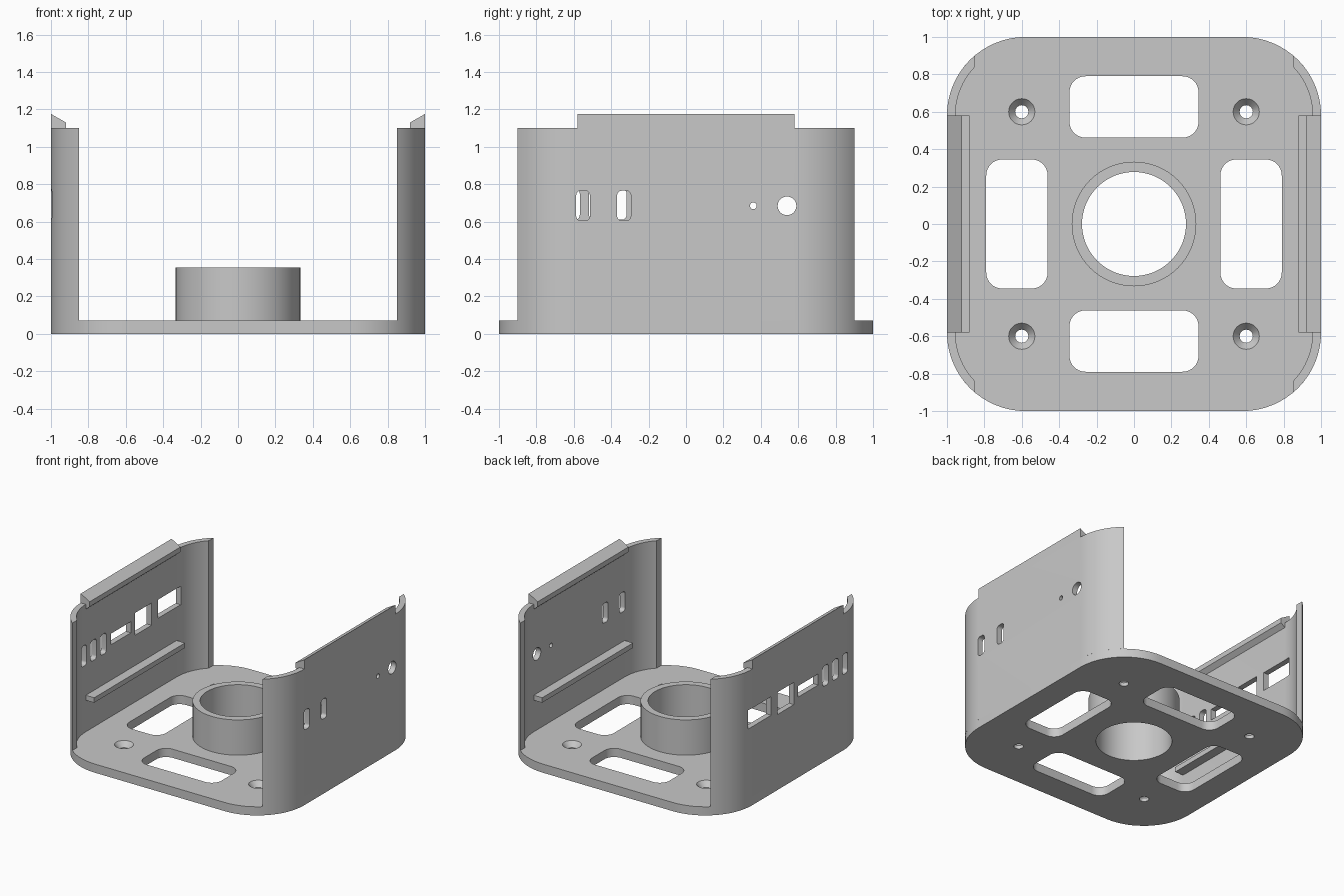
import bpy, bmesh
from math import sin, cos, acos, pi, radians

if "Cube" in bpy.data.objects:
    bpy.data.objects.remove(bpy.data.objects["Cube"])

grey = bpy.data.materials.new("matte_grey")
grey.use_nodes = True
grey.diffuse_color = (0.58, 0.58, 0.58, 1)
grey.node_tree.nodes["Principled BSDF"].inputs["Base Color"].default_value = (0.58, 0.58, 0.58, 1)

PLATE, WALL_TOP, LIP_TOP = 0.07, 1.1, 1.175
STRAIGHT, RADIUS, THICK = 0.58, 0.42, 0.045
WALL_END = 0.85


def arc(cx, cy, r, a0, a1, n=16):
    return [(cx + r * cos(a0 + (a1 - a0) * i / n), cy + r * sin(a0 + (a1 - a0) * i / n))
            for i in range(n + 1)]


def circle(cx, cy, r, n=48):
    return arc(cx, cy, r, 0, 2 * pi, n)[:-1]


def rounded(u0, u1, v0, v1, r, n=8):
    corners = ((u1 - r, v1 - r), (u0 + r, v1 - r), (u0 + r, v0 + r), (u1 - r, v0 + r))
    return [p for i, c in enumerate(corners) for p in arc(*c, r, i * pi / 2, (i + 1) * pi / 2, n)]


def rect(u0, u1, v0, v1):
    return [(u0, v0), (u1, v0), (u1, v1), (u0, v1)]


# a shape is (profile, start, end, axis of extrusion)
PLACE = {"Z": lambda u, v, w: (u, v, w),
         "X": lambda u, v, w: (w, u, v),
         "Y": lambda u, v, w: (u, w, v)}


def solid(name, shapes):
    bm = bmesh.new()
    for pts, lo, hi, axis in shapes:
        put = PLACE[axis]
        a = [bm.verts.new(put(u, v, lo)) for u, v in pts]
        b = [bm.verts.new(put(u, v, hi)) for u, v in pts]
        bm.faces.new(a)
        bm.faces.new(b)
        for i in range(len(pts)):
            j = (i + 1) % len(pts)
            bm.faces.new((a[i], a[j], b[j], b[i]))
    return finish(name, bm)


def finish(name, bm):
    bmesh.ops.recalc_face_normals(bm, faces=bm.faces)
    mesh = bpy.data.meshes.new(name)
    bm.to_mesh(mesh)
    bm.free()
    mesh.materials.append(grey)
    ob = bpy.data.objects.new(name, mesh)
    bpy.context.collection.objects.link(ob)
    return ob


def cut(ob, cutter):
    mod = ob.modifiers.new("cut", "BOOLEAN")
    mod.operation, mod.solver, mod.object = "DIFFERENCE", "EXACT", cutter
    bpy.context.view_layer.update()
    mesh = bpy.data.meshes.new_from_object(ob.evaluated_get(bpy.context.evaluated_depsgraph_get()))
    ob.modifiers.clear()
    ob.data = mesh
    bpy.data.objects.remove(cutter)


def smooth(ob):
    bpy.ops.object.select_all(action="DESELECT")
    ob.select_set(True)
    bpy.context.view_layer.objects.active = ob
    bpy.ops.object.shade_smooth_by_angle(angle=radians(30))


# base plate with vents, centre bore and countersunk screw holes
base = solid("base_plate", [(rounded(-1, 1, -1, 1, RADIUS, 16), 0, PLATE, "Z")])
holes = [(circle(0, 0, 0.278, 64), -0.1, 0.2, "Z")]
for s in (-1, 1):
    near, far = sorted((s * 0.462, s * 0.79))
    holes.append((rounded(-0.345, 0.345, near, far, 0.085), -0.1, 0.2, "Z"))
    holes.append((rounded(near, far, -0.345, 0.345, 0.085), -0.1, 0.2, "Z"))
    for t in (-1, 1):
        holes.append((circle(s * 0.6, t * 0.6, 0.035, 32), -0.1, 0.2, "Z"))
cut(base, solid("hole_cutter", holes))
sinks = bmesh.new()
for s in (-1, 1):
    for t in (-1, 1):
        made = bmesh.ops.create_cone(sinks, cap_ends=True, segments=32,
                                     radius1=0.03, radius2=0.08, depth=0.06)
        bmesh.ops.translate(sinks, verts=made["verts"], vec=(s * 0.6, t * 0.6, 0.052))
cut(base, finish("sink_cutter", sinks))
smooth(base)

# centre hub
hub = solid("hub_ring", [(circle(0, 0, 0.333, 64), PLATE, 0.355, "Z")])
cut(hub, solid("bore_cutter", [(circle(0, 0, 0.278, 64), 0, 0.5, "Z")]))
smooth(hub)


# side walls, wrapping a little way round the corners
def wall_profile(s):
    inner = RADIUS - THICK
    reach = WALL_END - STRAIGHT
    ao, ai = acos(reach / RADIUS), acos(reach / inner)
    pts = (arc(STRAIGHT, -STRAIGHT, RADIUS, -ao, 0) + arc(STRAIGHT, STRAIGHT, RADIUS, 0, ao)
           + arc(STRAIGHT, STRAIGHT, inner, ai, 0) + arc(STRAIGHT, -STRAIGHT, inner, 0, -ai))
    return [(s * x, y) for x, y in pts]


left_ports = [rounded(y, y + 0.073, 0.605, 0.765, 0.025) for y in (-0.587, -0.368)]
left_ports += [circle(0.36, 0.684, 0.018, 24), circle(0.54, 0.684, 0.05, 32)]
right_ports = [rounded(y, y + 0.075, 0.61, 0.775, 0.025) for y in (-0.643, -0.518, -0.393)]
right_ports += [rect(-0.26, -0.005, 0.65, 0.74), rect(0.05, 0.26, 0.61, 0.79),
                rect(0.34, 0.63, 0.635, 0.785)]

for side, s, ports in (("left", 1, left_ports), ("right", -1, right_ports)):
    wall = solid(side + "_wall", [(wall_profile(s), PLATE, WALL_TOP, "Z")])
    cut(wall, solid("port_cutter", [(p, s * 0.9, s * 1.1, "X") for p in ports]))
    smooth(wall)

    # sloped snap lip along the top edge
    lip = [(1, WALL_TOP), (1, LIP_TOP), (0.92, 1.13), (0.92, 1.09), (0.955, 1.06), (0.955, WALL_TOP)]
    solid(side + "_snap_lip", [([(s * x, z) for x, z in lip], -STRAIGHT, STRAIGHT, "Y")])

    # support rail on the inner face
    solid(side + "_rail", [(rect(s * 0.88, s * 0.956, 0.325, 0.365), -STRAIGHT, STRAIGHT, "Y")])
